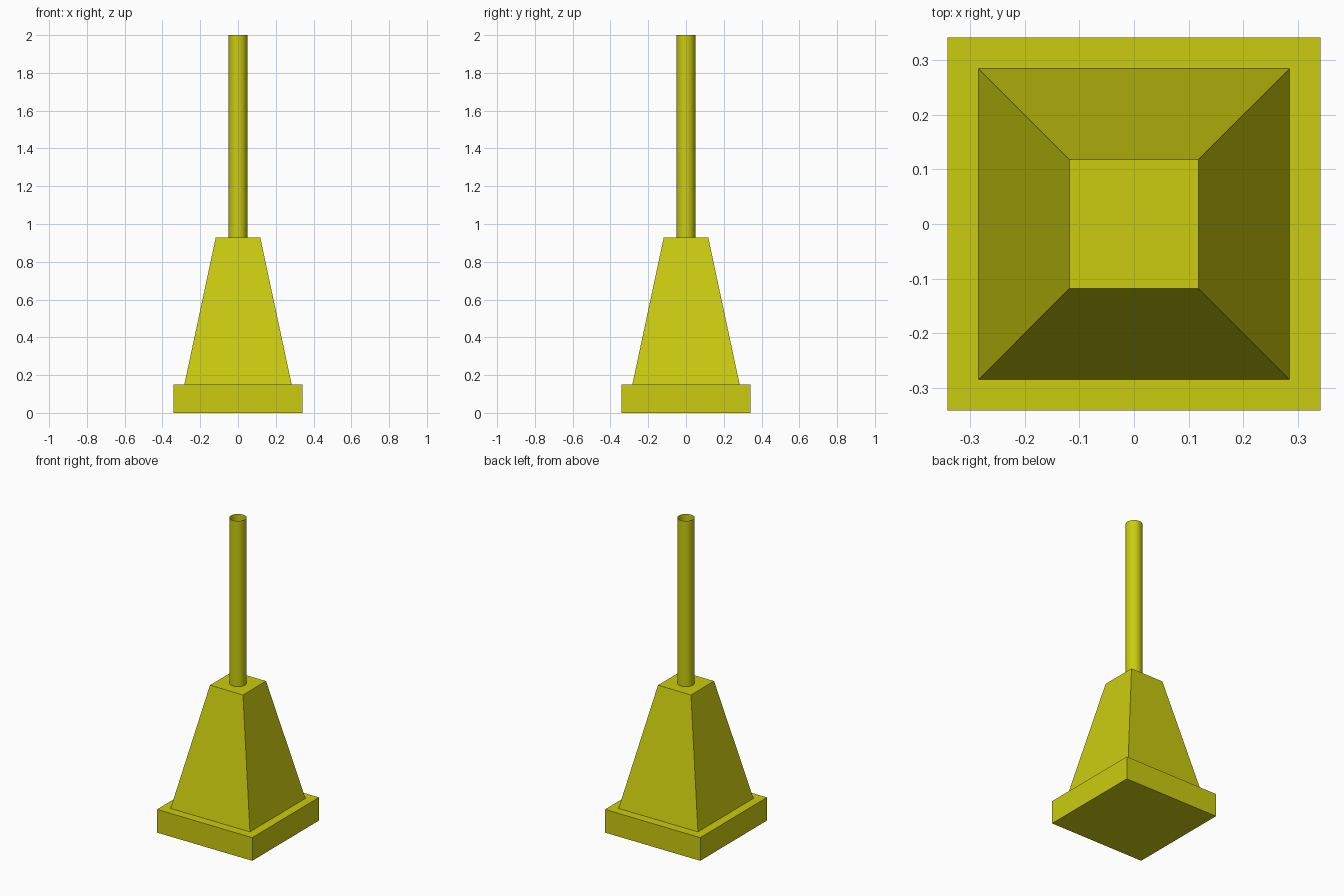
import bpy, math

if "Cube" in bpy.data.objects:
    bpy.data.objects.remove(bpy.data.objects["Cube"])

paint = bpy.data.materials.new("yellow_paint")
paint.diffuse_color = (0.6, 0.6, 0.005, 1)
paint.use_nodes = True
paint.node_tree.nodes["Principled BSDF"].inputs["Base Color"].default_value = paint.diffuse_color


def finish(name):
    obj = bpy.context.object
    obj.name = name
    obj.data.materials.append(paint)
    return obj


# Square base slab
bpy.ops.mesh.primitive_cube_add(size=1, location=(0, 0, 0.075))
base = finish("base_slab")
base.scale = (0.682, 0.682, 0.15)
bpy.ops.object.transform_apply(location=False, rotation=False, scale=True)

# Tapered square pedestal
z0, z1 = 0.15, 0.928
bpy.ops.mesh.primitive_cone_add(
    vertices=4, radius1=0.284 * math.sqrt(2), radius2=0.118 * math.sqrt(2),
    depth=z1 - z0, location=(0, 0, (z0 + z1) / 2), rotation=(0, 0, math.pi / 4))
finish("tapered_pedestal")

# Thin open tube standing on the pedestal
bpy.ops.mesh.primitive_cylinder_add(
    vertices=16, radius=0.05, depth=2 - z1, end_fill_type='NOTHING',
    location=(0, 0, (2 + z1) / 2))
finish("open_tube")
bpy.ops.object.shade_smooth_by_angle()
